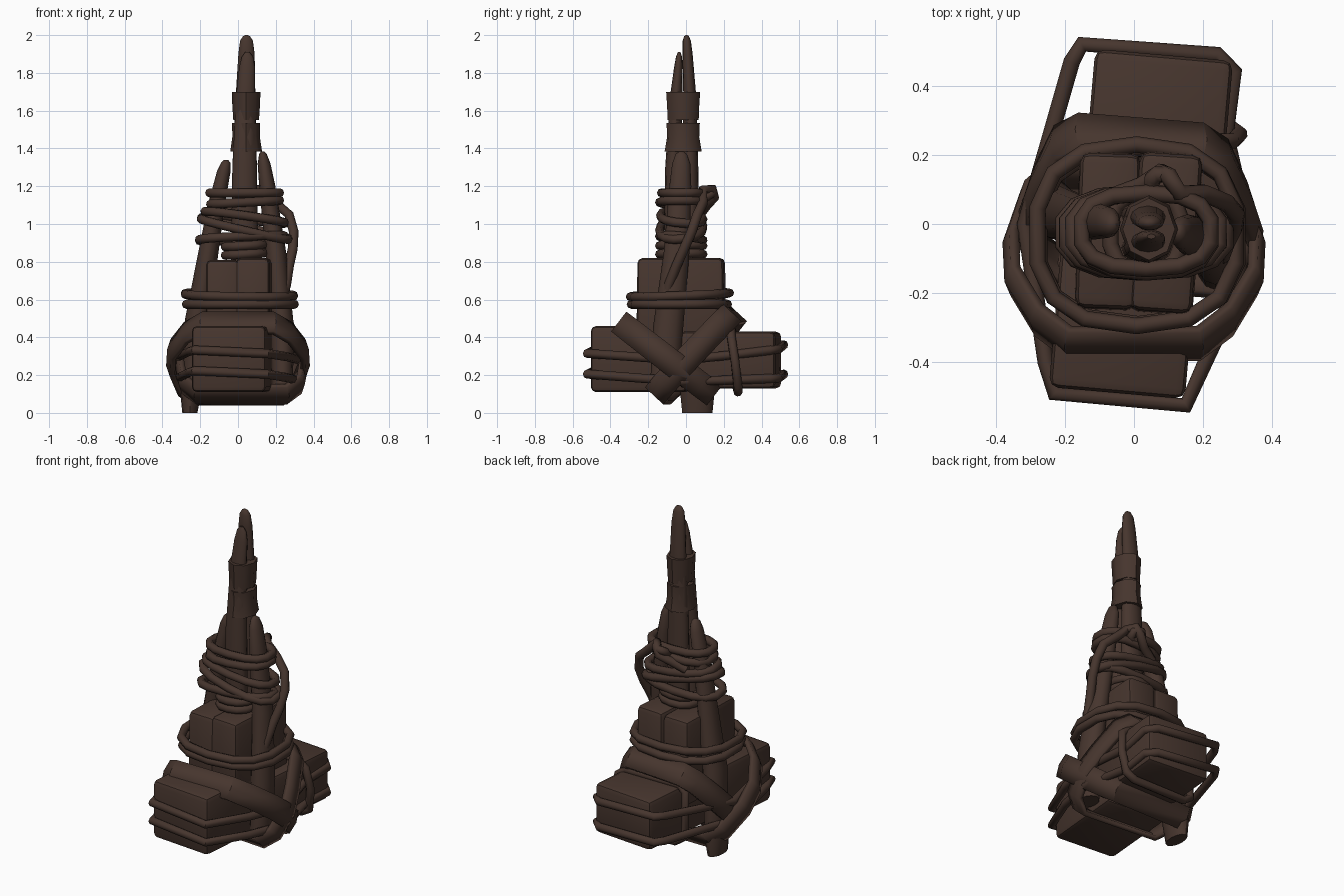
import bpy, bmesh, math
from mathutils import Vector

if "Cube" in bpy.data.objects:
    bpy.data.objects.remove(bpy.data.objects["Cube"])

mat = bpy.data.materials.new("dark brown")
mat.diffuse_color = (0.062, 0.036, 0.027, 1)
mat.use_nodes = True
mat.node_tree.nodes["Principled BSDF"].inputs["Base Color"].default_value = mat.diffuse_color


def finish(ob, angle=40):
    ob.data.materials.append(mat)
    bpy.ops.object.select_all(action='DESELECT')
    ob.select_set(True)
    bpy.context.view_layer.objects.active = ob
    bpy.ops.object.shade_smooth_by_angle(angle=math.radians(angle))
    return ob


def from_bmesh(name, bm):
    bmesh.ops.recalc_face_normals(bm, faces=bm.faces)
    me = bpy.data.meshes.new(name)
    bm.to_mesh(me)
    bm.free()
    ob = bpy.data.objects.new(name, me)
    bpy.context.collection.objects.link(ob)
    return ob


def block(name, lo, hi, rot=0, taper=1.0):
    """Bevelled box, optionally turned about z and narrowed at the top."""
    lo, hi = Vector(lo), Vector(hi)
    size = hi - lo
    bm = bmesh.new()
    bmesh.ops.create_cube(bm, size=1)
    for v in bm.verts:
        k = taper if v.co.z > 0 else 1
        v.co = Vector((v.co.x * size.x * k, v.co.y * size.y * k, v.co.z * size.z))
    bmesh.ops.bevel(bm, geom=bm.edges[:], offset=0.028, segments=2, affect='EDGES', profile=0.5)
    ob = from_bmesh(name, bm)
    ob.location = (lo + hi) / 2
    ob.rotation_euler.z = math.radians(rot)
    return finish(ob)


def stick(name, rings, sides=12):
    """Upright stick lofted through (x, y, z, rx, ry) sections."""
    bm = bmesh.new()
    loops = []
    for x, y, z, rx, ry in rings:
        loops.append([bm.verts.new((x + rx * math.cos(2 * math.pi * i / sides),
                                    y + ry * math.sin(2 * math.pi * i / sides), z))
                      for i in range(sides)])
    for a, b in zip(loops, loops[1:]):
        for i in range(sides):
            j = (i + 1) % sides
            bm.faces.new((a[i], a[j], b[j], b[i]))
    bm.faces.new(loops[0])
    bm.faces.new(loops[-1])
    return finish(from_bmesh(name, bm), 50)


def rope(name, pts, r=0.024, closed=True):
    cu = bpy.data.curves.new(name, 'CURVE')
    cu.dimensions = '3D'
    cu.bevel_depth = r
    cu.bevel_resolution = 2
    cu.use_fill_caps = True
    sp = cu.splines.new('POLY')
    sp.points.add(len(pts) - 1)
    for p, co in zip(sp.points, pts):
        p.co = (*co, 1)
    sp.use_cyclic_u = closed
    ob = bpy.data.objects.new(name, cu)
    bpy.context.collection.objects.link(ob)
    bpy.ops.object.select_all(action='DESELECT')
    ob.select_set(True)
    bpy.context.view_layer.objects.active = ob
    bpy.ops.object.convert(target='MESH')
    return finish(bpy.context.object, 60)


def coil(name, x0, x1, y0, y1, z, tilt_x=0, tilt_y=0, r=0.024, n=14, power=0.8):
    """Rounded loop of rope; the bounds are its centre line."""
    pts = []
    for i in range(n):
        a = 2 * math.pi * (i + 0.5) / n
        c, s = math.cos(a), math.sin(a)
        c = math.copysign(abs(c) ** power, c)
        s = math.copysign(abs(s) ** power, s)
        pts.append(((x0 + x1) / 2 + c * (x1 - x0) / 2,
                    (y0 + y1) / 2 + s * (y1 - y0) / 2, z + tilt_x * c + tilt_y * s))
    return rope(name, pts, r)


def strap(name, top, bottom, right, shift=0, skew=0, half_width=0.065):
    """Flat band looped diagonally around the head; ends are (y, z)."""
    top, bottom = Vector(top), Vector(bottom)
    mid, half = (top + bottom) / 2, (bottom - top) / 2
    w = Vector((-half.y, half.x)).normalized() * half_width
    outline = right + [(-x, t) for x, t in reversed(right)]
    bm = bmesh.new()
    rows = []
    for x, t in outline:
        c = mid + half * t + Vector((skew * x, 0))
        rows.append([bm.verts.new((shift + x * k, *(c + w * s)))
                     for s, k in ((-1, 0.98), (0, 1.03), (1, 0.98))])
    for a, b in zip(rows, rows[1:] + rows[:1]):
        for i in range(2):
            bm.faces.new((a[i], b[i], b[i + 1], a[i + 1]))
    ob = from_bmesh(name, bm)
    m = ob.modifiers.new("thickness", 'SOLIDIFY')
    m.thickness = 0.03
    m.offset = 0
    return finish(ob)


# Head: two stones end to end, and a split wedge block above
block("front_stone", (-0.225, -0.49, 0.11), (0.17, 0.02, 0.46), -5)
block("back_stone", (-0.135, -0.02, 0.13), (0.265, 0.49, 0.43), -5)
block("wedge_left", (-0.165, -0.25, 0.3), (0.015, 0.21, 0.81), -2, 0.97)
block("wedge_right", (0.0, -0.26, 0.3), (0.185, 0.21, 0.82), -4, 0.97)

# Split centre shaft with two tips
stick("shaft_back", [(0.035, 0.025, 0.6, 0.075, 0.05), (0.035, 0.022, 1.3, 0.065, 0.043),
                     (0.04, 0.02, 1.68, 0.052, 0.034), (0.045, 0.008, 1.9, 0.043, 0.027),
                     (0.045, 0.004, 1.97, 0.034, 0.022), (0.045, 0.003, 1.995, 0.018, 0.012),
                     (0.045, 0.003, 2.0, 0.006, 0.004)])
stick("shaft_front", [(0.035, -0.07, 0.6, 0.075, 0.05), (0.035, -0.065, 1.3, 0.065, 0.045),
                      (0.04, -0.052, 1.68, 0.05, 0.032), (0.048, -0.04, 1.83, 0.042, 0.023),
                      (0.05, -0.037, 1.885, 0.03, 0.016), (0.05, -0.036, 1.91, 0.012, 0.007)])

# Side stakes
stick("left_stake", [(-0.255, 0.06, 0.0, 0.04, 0.08), (-0.25, 0.06, 0.1, 0.055, 0.09),
                     (-0.215, 0.03, 0.5, 0.065, 0.08), (-0.115, 0.01, 1.1, 0.045, 0.055),
                     (-0.075, 0.005, 1.28, 0.036, 0.045), (-0.065, 0.0, 1.325, 0.024, 0.03),
                     (-0.063, 0.0, 1.34, 0.01, 0.01)])
stick("right_stake", [(0.235, -0.115, 0.14, 0.055, 0.075), (0.235, -0.095, 0.45, 0.062, 0.08),
                      (0.2, -0.05, 0.85, 0.055, 0.068), (0.155, -0.03, 1.2, 0.043, 0.058),
                      (0.138, -0.025, 1.32, 0.034, 0.048), (0.132, -0.025, 1.37, 0.02, 0.03),
                      (0.13, -0.025, 1.385, 0.008, 0.01)])

# Octagonal collars on the shaft
for name, z0, z1, r0, r1 in (("upper_collar", 1.55, 1.70, 0.068, 0.076),
                             ("lower_collar", 1.385, 1.535, 0.084, 0.074)):
    zm = (z0 + z1) / 2
    stick(name, [(0.043, -0.015, z0, r0, r0 + 0.014), (0.043, -0.015, zm, 0.073, 0.085),
                 (0.043, -0.015, z1, r1, r1 + 0.014)], 8)

# Crossed straps around the head
strap("strap_front", (-0.345, 0.475), (0.14, 0.10),
      [(0.19, -1), (0.28, -0.72), (0.35, -0.25), (0.355, 0.2), (0.31, 0.75), (0.24, 1)])
strap("strap_back", (0.25, 0.52), (-0.14, 0.10),
      [(0.18, -1), (0.245, -0.8), (0.30, -0.2), (0.33, 0.25), (0.31, 0.75), (0.24, 1)], 0.02, -0.08)

# Lower ring of rope around the stakes
coil("lower_rope_1", -0.285, 0.30, -0.295, 0.23, 0.625, -0.005, 0.01)
coil("lower_rope_2", -0.28, 0.305, -0.29, 0.22, 0.575, 0.0, 0.0)

# Upper coils around the stakes
coil("upper_rope_1", -0.155, 0.225, -0.13, 0.09, 1.165)
coil("upper_rope_2", -0.15, 0.225, -0.14, 0.09, 1.115, 0.01)
coil("upper_rope_3", -0.18, 0.25, -0.135, 0.09, 1.035, -0.03, -0.01)
coil("upper_rope_4", -0.20, 0.27, -0.14, 0.09, 0.975, -0.055, 0.01)
coil("upper_rope_5", -0.21, 0.25, -0.14, 0.09, 0.925, 0.01, -0.01)
for i, z in enumerate((0.84, 0.885)):
    coil(f"shaft_rope_{i}", -0.07, 0.14, -0.14, 0.09, z, 0.006)

# Loose cord, knotted at the back and draped down the right side
rope("draped_cord", [(-0.06, 0.08, 1.06), (0.02, 0.11, 1.10), (0.08, 0.15, 1.14),
                     (0.10, 0.14, 1.185), (0.13, 0.09, 1.18), (0.20, 0.09, 1.11),
                     (0.27, 0.06, 1.05), (0.295, 0.03, 0.96), (0.29, -0.01, 0.87),
                     (0.27, -0.05, 0.78), (0.255, -0.09, 0.68), (0.22, -0.11, 0.55)],
     0.026, closed=False)
coil("back_knot", 0.05, 0.11, 0.09, 0.145, 1.15, 0, 0.02, n=8)

# Ropes running the length of the head
plan = [(-0.15, 0.52), (0.24, 0.49), (0.29, 0.44), (0.265, 0.26), (0.33, -0.02),
        (0.26, -0.28), (0.15, -0.525), (-0.23, -0.49), (-0.255, -0.4), (-0.315, 0.0),
        (-0.18, 0.47)]
for i, (zf, zb, sag) in enumerate(((0.335, 0.36, 0.05), (0.225, 0.205, 0.03))):
    rope(f"head_rope_{i}", [(x, y, zf + (zb - zf) * (y + 0.5) - sag * (1 - abs(y) / 0.52)
                             - (0.02 if x > 0 else 0)) for x, y in plan])

# Rope looped around the back stone
rope("back_stone_rope", [(-0.17, 0.25, 0.41), (-0.13, 0.24, 0.44), (0.23, 0.24, 0.44),
                         (0.285, 0.24, 0.40), (0.305, 0.26, 0.27), (0.285, 0.275, 0.14),
                         (0.23, 0.275, 0.11), (-0.12, 0.275, 0.11), (-0.18, 0.265, 0.15)])
